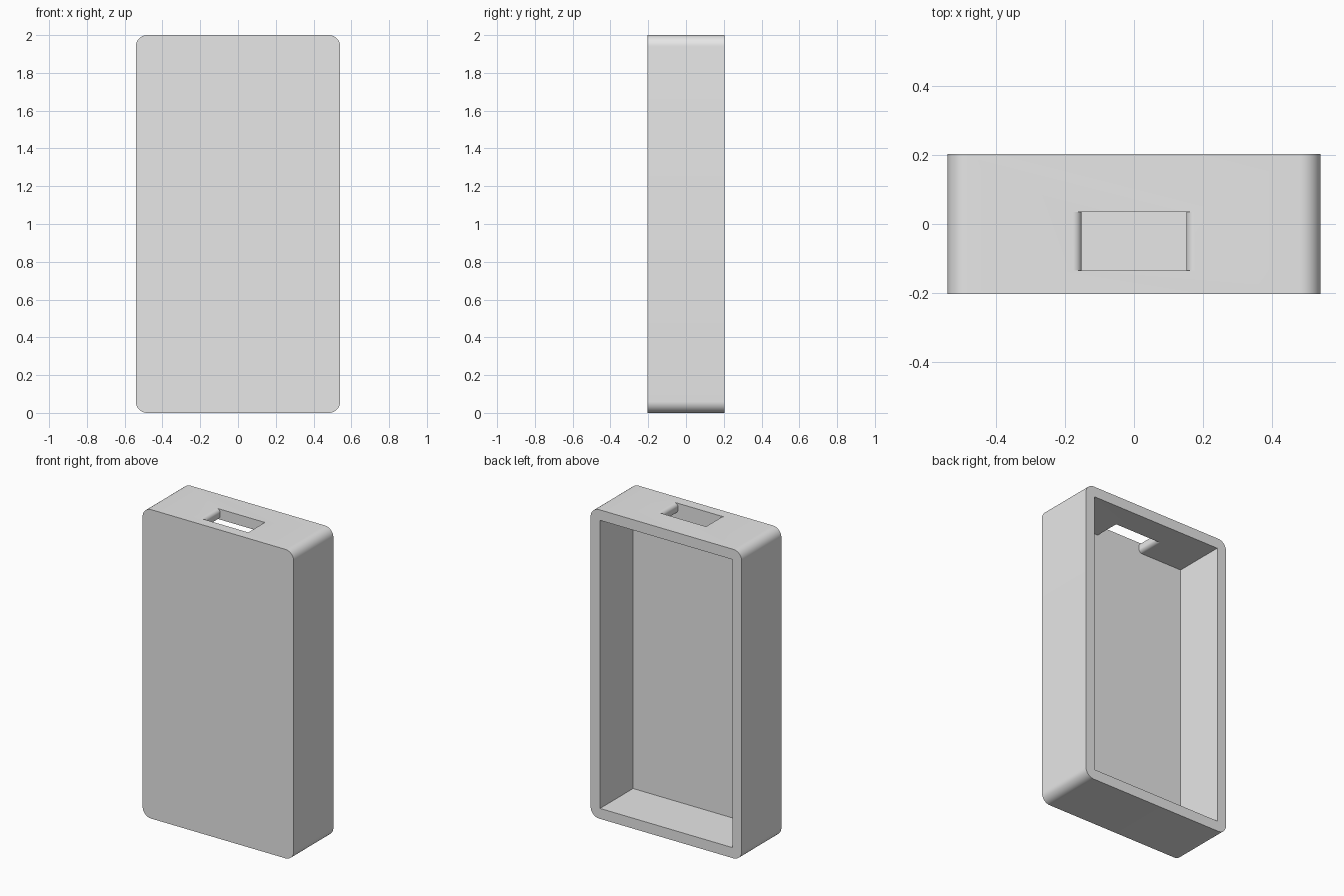
import bpy
import bmesh
from math import cos, sin, pi

cube = bpy.data.objects.get("Cube")
if cube:
    bpy.data.objects.remove(cube, do_unlink=True)

HALF_W, HALF_D, HEIGHT = 0.541, 0.2025, 2.0
WALL = 0.0675
CORNER = 0.06
FLOOR_Y = -HALF_D + WALL

grey = bpy.data.materials.new("light grey")
grey.use_nodes = True
colour = (0.8, 0.8, 0.8, 1)
grey.diffuse_color = colour
grey.node_tree.nodes["Principled BSDF"].inputs["Base Color"].default_value = colour


def arc(cx, cz, r, start, end, steps=12):
    """Points on an arc in the x-z plane."""
    angles = [start + (end - start) * i / steps for i in range(steps + 1)]
    return [(cx + r * cos(a), cz + r * sin(a)) for a in angles]


def prism(name, outline, y0, y1):
    """Extrude an x-z outline from y0 to y1."""
    bm = bmesh.new()
    face = bm.faces.new([bm.verts.new((x, y0, z)) for x, z in outline])
    new = bmesh.ops.extrude_face_region(bm, geom=[face])["geom"]
    verts = [v for v in new if isinstance(v, bmesh.types.BMVert)]
    bmesh.ops.translate(bm, verts=verts, vec=(0, y1 - y0, 0))
    bmesh.ops.recalc_face_normals(bm, faces=bm.faces)
    mesh = bpy.data.meshes.new(name)
    bm.to_mesh(mesh)
    bm.free()
    mesh.materials.append(grey)
    obj = bpy.data.objects.new(name, mesh)
    bpy.context.collection.objects.link(obj)
    return obj


def cut(target, cutter):
    """Subtract the cutter and remove it."""
    bpy.context.view_layer.objects.active = target
    mod = target.modifiers.new("cut", "BOOLEAN")
    mod.operation = "DIFFERENCE"
    mod.solver = "EXACT"
    mod.object = cutter
    bpy.ops.object.modifier_apply(modifier=mod.name)
    bpy.data.objects.remove(cutter, do_unlink=True)


# Rounded outer shell
x, low, high = HALF_W - CORNER, CORNER, HEIGHT - CORNER
outline = (arc(x, high, CORNER, 0, pi / 2) + arc(-x, high, CORNER, pi / 2, pi)
           + arc(-x, low, CORNER, pi, 1.5 * pi) + arc(x, low, CORNER, 1.5 * pi, 2 * pi))
shell = prism("case_shell", outline, -HALF_D, HALF_D)

# Sharp-cornered cavity, open at the back
x, low, high = HALF_W - WALL, WALL, HEIGHT - WALL
cut(shell, prism("cavity_cutter", [(-x, low), (x, low), (x, high), (-x, high)],
                 FLOOR_Y, HALF_D + 0.1))

# Slot through the top wall, its two ends rounded inside and out
SLOT, FILLET = 0.152, 0.025
cx = SLOT + FILLET
right = ([(cx, high - 0.02)]
         + arc(cx, high + FILLET, FILLET, 1.5 * pi, pi)
         + arc(cx, HEIGHT - FILLET, FILLET, pi, pi / 2)
         + [(cx, HEIGHT + 0.05)])
left = [(-px, pz) for px, pz in reversed(right)]
cut(shell, prism("slot_cutter", right + left, FLOOR_Y, 0.035))

# Smooth the rounded parts, keep edges sharp
bpy.ops.object.select_all(action="DESELECT")
shell.select_set(True)
bpy.context.view_layer.objects.active = shell
bpy.ops.object.shade_smooth_by_angle(angle=pi / 6)
